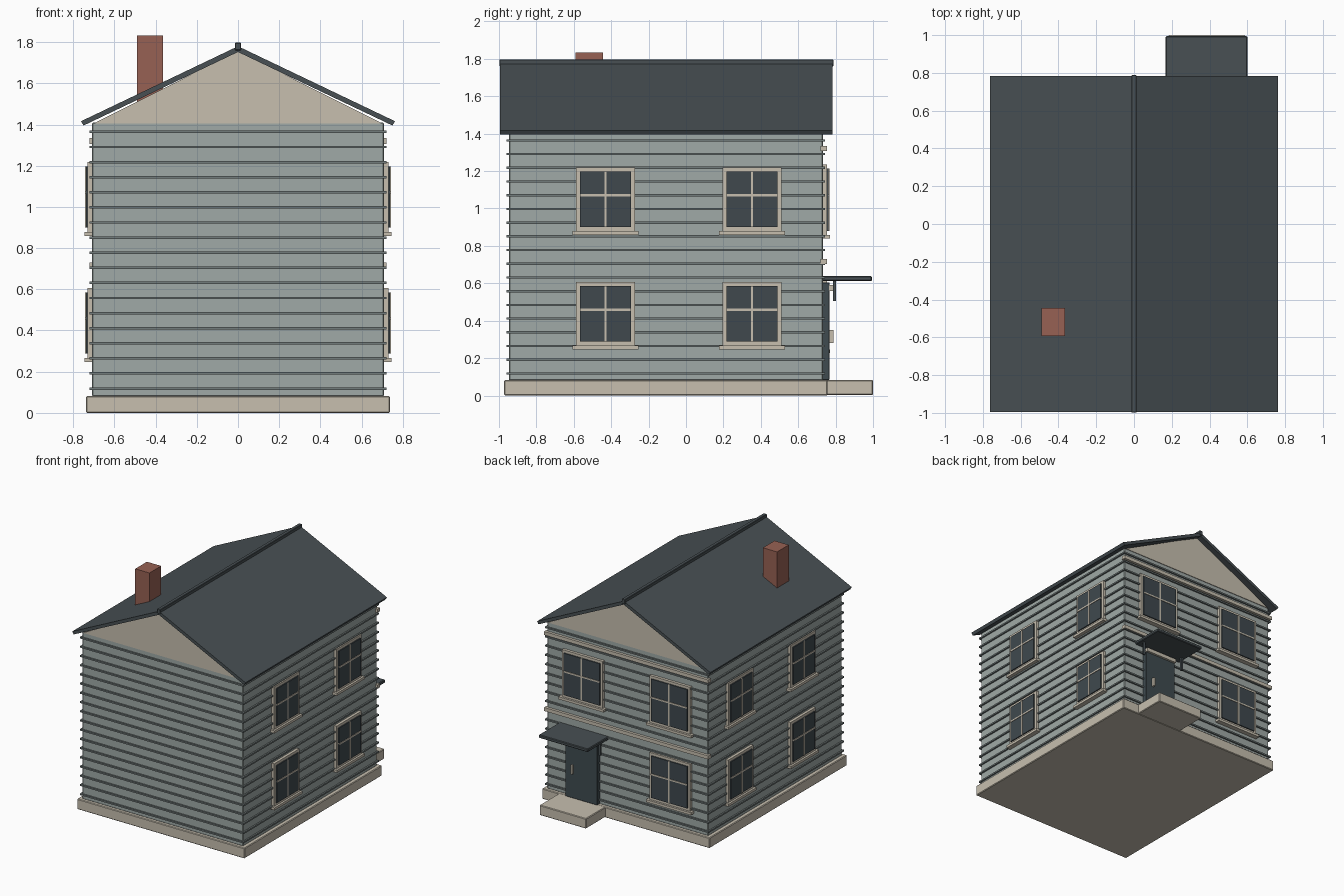
import bpy, bmesh, math
from mathutils import Matrix, Vector

cube = bpy.data.objects.get("Cube")
if cube:
    bpy.data.objects.remove(cube, do_unlink=True)


def material(name, rgb):
    m = bpy.data.materials.new(name)
    m.use_nodes = True
    m.diffuse_color = (*rgb, 1)
    m.node_tree.nodes["Principled BSDF"].inputs["Base Color"].default_value = (*rgb, 1)
    return m


SIDING = material("grey green siding", (0.35, 0.40, 0.385))
LAP = material("dark siding lap", (0.17, 0.20, 0.20))
TRIM = material("cream trim", (0.57, 0.52, 0.43))
ROOF = material("slate roof", (0.065, 0.08, 0.088))
GLASS = material("dark glass", (0.05, 0.066, 0.076))
DOOR = material("door paint", (0.05, 0.07, 0.08))
BRICK = material("red brick", (0.31, 0.12, 0.088))


def finish(name, bm, mats, bevel=0):
    bmesh.ops.recalc_face_normals(bm, faces=bm.faces)
    mesh = bpy.data.meshes.new(name)
    bm.to_mesh(mesh)
    bm.free()
    for m in mats:
        mesh.materials.append(m)
    ob = bpy.data.objects.new(name, mesh)
    bpy.context.scene.collection.objects.link(ob)
    if bevel:
        mod = ob.modifiers.new("soft edge", "BEVEL")
        mod.width = bevel
        mod.segments = 1
    return ob


def add_box(bm, x, y, z, slot=0):
    """Box from (low, high) pairs on each axis."""
    size = Vector((x[1] - x[0], y[1] - y[0], z[1] - z[0]))
    mid = Vector((sum(x), sum(y), sum(z))) / 2
    mat = Matrix.Translation(mid) @ Matrix.Diagonal((*size, 1))
    verts = bmesh.ops.create_cube(bm, size=1, matrix=mat)["verts"]
    for f in {f for v in verts for f in v.link_faces}:
        f.material_index = slot


def box(name, x, y, z, mat, bevel=0):
    bm = bmesh.new()
    add_box(bm, x, y, z)
    return finish(name, bm, [mat], bevel)


def prism(name, outline, y, mat):
    """Extrude an x-z outline along y."""
    bm = bmesh.new()
    face = bm.faces.new([bm.verts.new((px, y[0], pz)) for px, pz in outline])
    new = bmesh.ops.extrude_face_region(bm, geom=[face])["geom"]
    verts = [v for v in new if isinstance(v, bmesh.types.BMVert)]
    bmesh.ops.translate(bm, verts=verts, vec=(0, y[1] - y[0], 0))
    return finish(name, bm, [mat])


WX, WY0, WY1 = 0.708, -0.947, 0.732   # wall planes

# Foundation, walls and step
box("foundation", (-0.737, 0.737), (-0.972, 0.757), (0, 0.083), TRIM, 0.005)
box("walls", (-WX, WX), (WY0, WY1), (0.08, 1.41), SIDING, 0.005)
box("door_step", (0.18, 0.59), (0.75, 1.0), (0.003, 0.083), TRIM, 0.005)

# Thin lap courses around the walls
bm = bmesh.new()
for i in range(18):
    z = 0.118 + 0.0733 * i
    add_box(bm, (-0.72, 0.72), (WY0 - 0.012, WY1 + 0.012), (z - 0.006, z + 0.006))
finish("siding_laps", bm, [LAP])

# Trim bands on the entrance wall
for name, z in (("floor_band", 0.716), ("eave_band", 1.32)):
    box(name, (-0.722, 0.722), (0.72, 0.753), (z - 0.014, z + 0.014), TRIM)

# Gables and roof
prism("gable", [(-0.7, 1.405), (0.7, 1.405), (0, 1.757)], (WY0 - 0.005, WY1 + 0.005), TRIM)
for name, s in (("left_roof", 1), ("right_roof", -1)):
    prism(name, [(0, 1.752), (0.75 * s, 1.395), (0.762 * s, 1.416), (0, 1.78)],
          (-0.995, 0.783), ROOF)
box("ridge_cap", (-0.014, 0.014), (-0.998, 0.788), (1.76, 1.797), ROOF, 0.003)
box("chimney", (-0.49, -0.365), (-0.592, -0.445), (1.45, 1.833), BRICK)


def window(name, loc, angle, w, top, bottom):
    """Window facing local +y, with its height range relative to the floor."""
    bm = bmesh.new()
    h, b = w / 2, 0.021
    add_box(bm, (-h, h), (-0.01, 0.022), (bottom, top), 0)
    add_box(bm, (-h - 0.018, h + 0.018), (-0.01, 0.038), (bottom - 0.02, bottom), 0)
    add_box(bm, (b - h, h - b), (0, 0.031), (bottom + b, top - b), 1)
    add_box(bm, (-0.006, 0.006), (0, 0.035), (bottom + b, top - b), 0)
    mid = (top + bottom) / 2 + 0.022
    add_box(bm, (b - h, h - b), (0, 0.035), (mid - 0.006, mid + 0.006), 0)
    ob = finish(name, bm, [TRIM, GLASS])
    ob.location = loc
    ob.rotation_euler.z = math.radians(angle)


# Windows: four on each side, three on the entrance wall
for floor, z in (("lower", 0), ("upper", 0.612)):
    for place, y in (("front", -0.43), ("back", 0.353)):
        window(f"left_{place}_{floor}_window", (WX, y, z), -90, 0.315, 0.606, 0.267)
        window(f"right_{place}_{floor}_window", (-WX, y, z), 90, 0.315, 0.606, 0.267)
    window(f"entrance_side_{floor}_window", (-0.385, WY1, z), 0, 0.36, 0.622, 0.247)
window("over_door_window", (0.385, WY1, 0.612), 0, 0.36, 0.622, 0.247)

# Door with handle and lintel
DX = 0.385
box("door", (DX - 0.14, DX + 0.14), (0.72, 0.767), (0.083, 0.605), DOOR, 0.003)
box("door_handle", (0.452, 0.466), (0.76, 0.788), (0.28, 0.35), TRIM)
box("door_lintel", (DX - 0.14, DX + 0.14), (0.73, 0.785), (0.56, 0.59), TRIM)

# Canopy on two brackets
box("canopy", (0.168, 0.6), (0.725, 0.995), (0.612, 0.638), ROOF, 0.005)
for name, s in (("left_bracket", 1), ("right_bracket", -1)):
    x = DX + 0.185 * s
    box(name, (x - 0.009, x + 0.009), (0.787, 0.803), (0.505, 0.615), ROOF)
